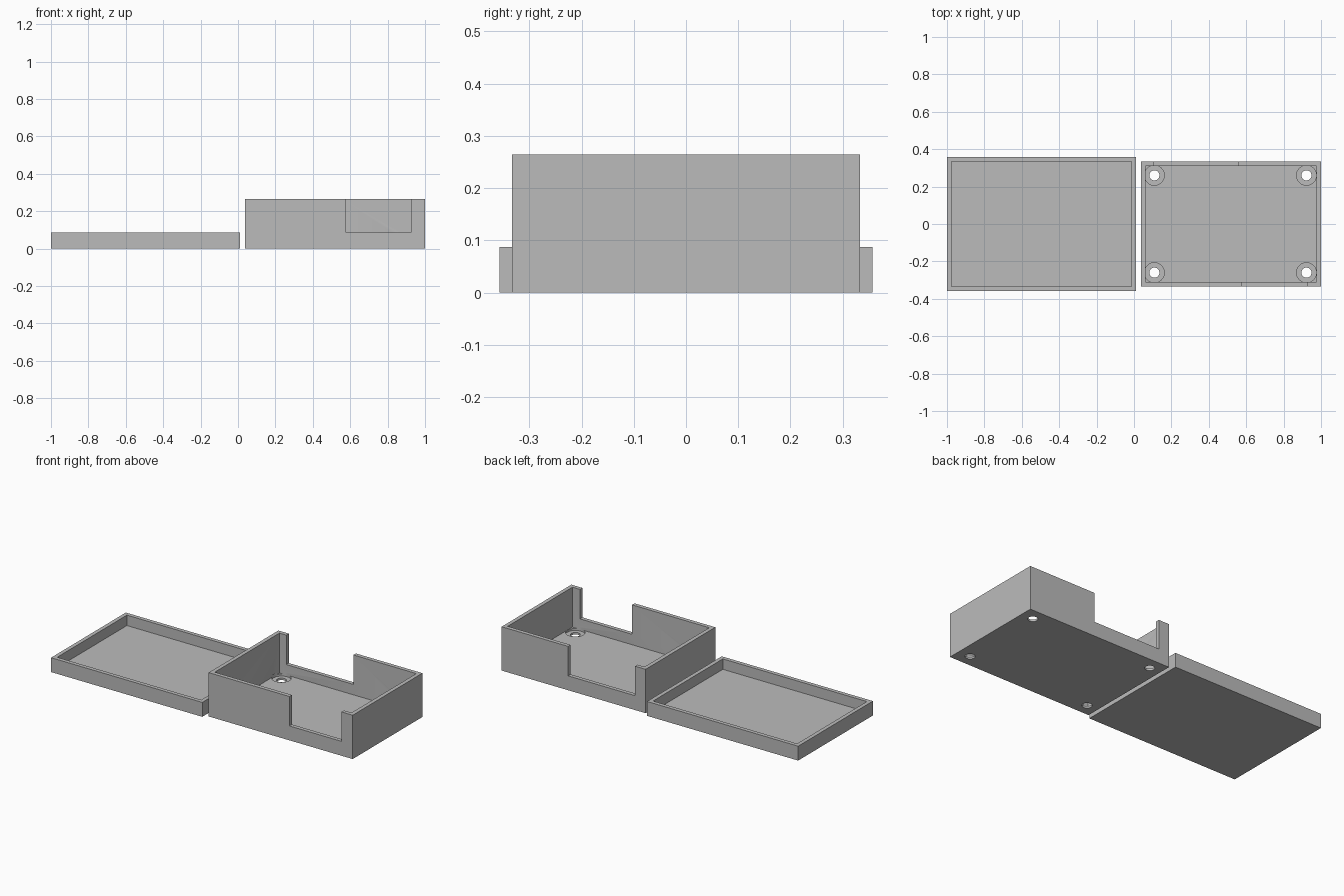
import bpy
import bmesh
from mathutils import Matrix, Vector

if "Cube" in bpy.data.objects:
    bpy.data.objects.remove(bpy.data.objects["Cube"], do_unlink=True)

WALL = 0.024      # wall and floor thickness
TOP = 0.265       # height of the box
LID_TOP = 0.087   # height of the lid, also the sill of the openings

grey = bpy.data.materials.new("plain grey")
grey.use_nodes = True
grey.diffuse_color = (0.5, 0.5, 0.5, 1)
grey.node_tree.nodes["Principled BSDF"].inputs["Base Color"].default_value = grey.diffuse_color


def finish(name, bm):
    mesh = bpy.data.meshes.new(name)
    bm.to_mesh(mesh)
    bm.free()
    mesh.materials.append(grey)
    obj = bpy.data.objects.new(name, mesh)
    bpy.context.collection.objects.link(obj)
    return obj


def block(name, low, high):
    low, high = Vector(low), Vector(high)
    bm = bmesh.new()
    bmesh.ops.create_cube(bm, size=1, matrix=Matrix.Translation((low + high) / 2)
                          @ Matrix.Diagonal((*(high - low), 1)))
    return finish(name, bm)


def cylinder(name, x, y, radius, z0, z1):
    bm = bmesh.new()
    bmesh.ops.create_cone(bm, cap_ends=True, segments=48, radius1=radius, radius2=radius,
                          depth=z1 - z0, matrix=Matrix.Translation((x, y, (z0 + z1) / 2)))
    return finish(name, bm)


def cut(body, cutters):
    # Subtract every cutter, bake the result and discard the cutters
    for cutter in cutters:
        cutter.hide_render = True
        mod = body.modifiers.new("cut", "BOOLEAN")
        mod.operation = "DIFFERENCE"
        mod.solver = "EXACT"
        mod.object = cutter
    graph = bpy.context.evaluated_depsgraph_get()
    result = bpy.data.meshes.new_from_object(body.evaluated_get(graph))
    body.modifiers.clear()
    body.data = result
    for cutter in cutters:
        bpy.data.objects.remove(cutter, do_unlink=True)


def tray(name, x0, x1, half_depth, height):
    # Outer block and the hollow that leaves walls and a floor
    body = block(name, (x0, -half_depth, 0), (x1, half_depth, height))
    inner = half_depth - WALL
    hollow = block("hollow_cutter", (x0 + WALL, -inner, WALL), (x1 - WALL, inner, height + 0.1))
    return body, hollow


# Shallow lid
lid, hollow = tray("lid", -1, 0.011, 0.357, LID_TOP)
cut(lid, [hollow])

# Deep box with an opening in the front and back walls
box, hollow = tray("box", 0.037, 1, 0.333, TOP)
cutters = [
    hollow,
    block("front_opening_cutter", (0.577, -0.4, LID_TOP), (0.925, -0.29, 0.4)),
    block("back_opening_cutter", (0.107, 0.29, LID_TOP), (0.555, 0.4, 0.4)),
]

# Recessed screw holes in the corners of the floor
for x in (0.109, 0.922):
    for y in (-0.26, 0.26):
        cutters.append(cylinder("recess_cutter", x, y, 0.053, 0.012, 0.036))
        cutters.append(cylinder("hole_cutter", x, y, 0.027, -0.05, 0.03))
cut(box, cutters)

# Smooth the round holes while keeping the edges sharp
for obj in bpy.context.selected_objects:
    obj.select_set(False)
box.select_set(True)
bpy.context.view_layer.objects.active = box
bpy.ops.object.shade_smooth_by_angle()
